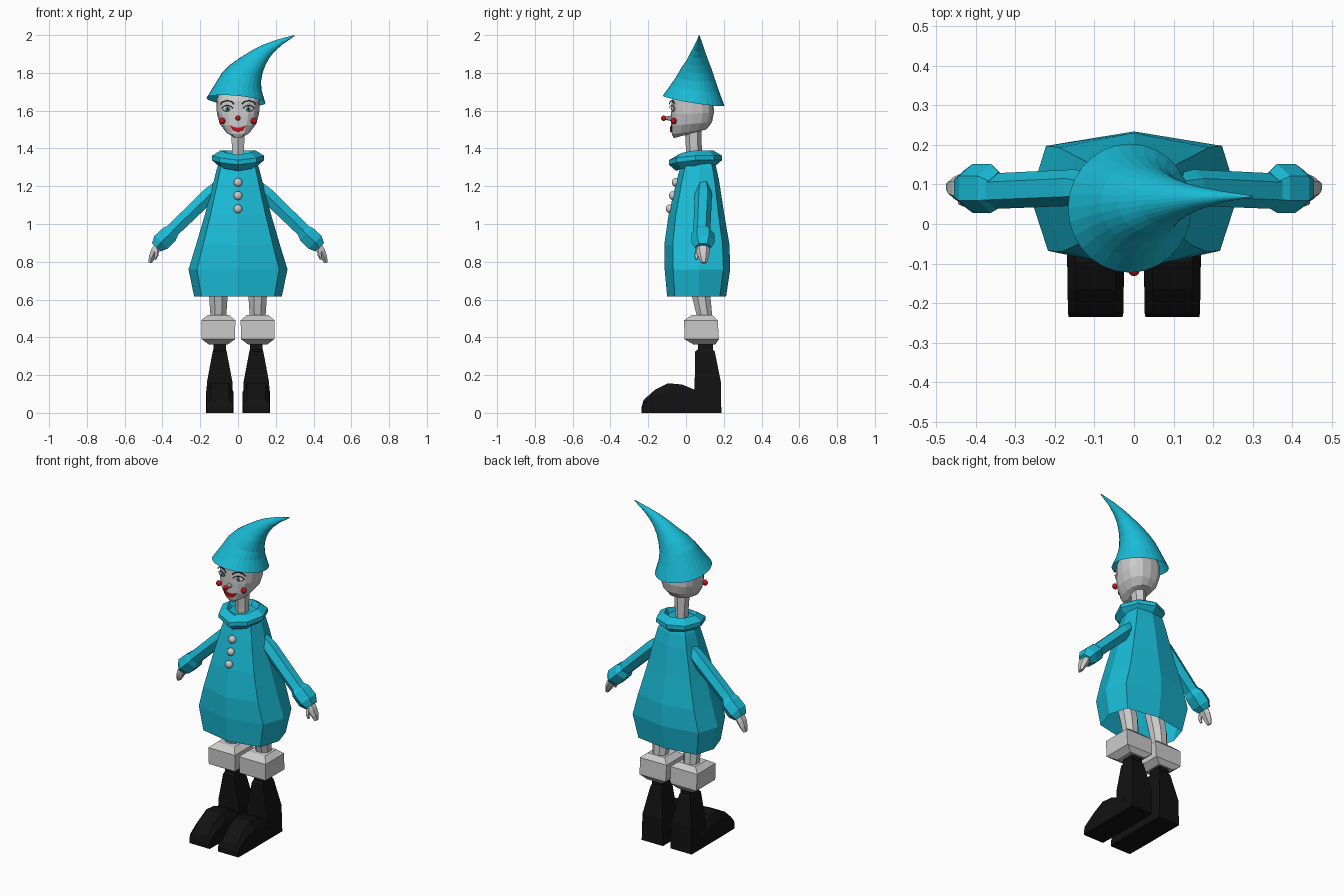
import bpy, bmesh
from math import sin, cos, pi, copysign
from mathutils import Vector

if "Cube" in bpy.data.objects:
    bpy.data.objects.remove(bpy.data.objects["Cube"])


def material(name, rgb):
    m = bpy.data.materials.new(name)
    m.diffuse_color = (*rgb, 1)
    m.use_nodes = True
    m.node_tree.nodes["Principled BSDF"].inputs["Base Color"].default_value = m.diffuse_color
    return m


TEAL = material("teal", (0.01, 0.50, 0.68))
BLACK = material("black", (0.006, 0.006, 0.006))
RED = material("red", (0.6, 0.005, 0.01))
BLUE = material("blue", (0.08, 0.25, 0.33))
DARK = material("dark", (0.03, 0.02, 0.02))


def loft(name, rings, mat=None, cap0=True, cap1=True, loop=False):
    """Skin a list of equal-length point rings."""
    bm = bmesh.new()
    vs = [[bm.verts.new(p) for p in r] for r in rings]
    n = len(vs[0])
    pairs = list(zip(vs, vs[1:])) + ([(vs[-1], vs[0])] if loop else [])
    for a, b in pairs:
        for i in range(n):
            j = (i + 1) % n
            bm.faces.new((a[i], a[j], b[j], b[i]))
    if cap0 and not loop:
        bm.faces.new(vs[0])
    if cap1 and not loop:
        bm.faces.new(vs[-1])
    bmesh.ops.recalc_face_normals(bm, faces=bm.faces)
    me = bpy.data.meshes.new(name)
    bm.to_mesh(me)
    bm.free()
    ob = bpy.data.objects.new(name, me)
    bpy.context.collection.objects.link(ob)
    if mat:
        me.materials.append(mat)
    return ob


def ball(name, loc, size, mat=None, seg=12):
    bpy.ops.mesh.primitive_uv_sphere_add(segments=seg, ring_count=8, location=loc)
    ob = bpy.context.object
    ob.name = name
    ob.scale = size
    if mat:
        ob.data.materials.append(mat)
    bpy.ops.object.shade_smooth()
    return ob


def level(x, y, z, rx, ry, n, off=0.0):
    """Horizontal ring."""
    return [(x + rx * cos(2 * pi * (i + off) / n), y + ry * sin(2 * pi * (i + off) / n), z)
            for i in range(n)]


def box_level(x, hx, y0, y1, z):
    return [(x - hx, y0, z), (x + hx, y0, z), (x + hx, y1, z), (x - hx, y1, z)]


def limb(name, path, s, n=6, mat=None):
    """Tube along (x, y, z, radius in xz, radius in y) stations, mirrored by s."""
    pts = [Vector(p[:3]) for p in path]
    rings = []
    for i, p in enumerate(path):
        t = pts[min(i + 1, len(pts) - 1)] - pts[max(i - 1, 0)]
        t.y = 0
        t.normalize()
        u = Vector((-t.z, 0, t.x))
        ring = []
        for k in range(n):
            a = 2 * pi * (k + 0.5) / n
            q = pts[i] + u * p[3] * cos(a) + Vector((0, p[4] * sin(a), 0))
            ring.append((s * q.x, q.y, q.z))
        rings.append(ring)
    return loft(name, rings, mat)


def stroke(name, pts, r, mat):
    """Thin round line through points."""
    cu = bpy.data.curves.new(name, "CURVE")
    cu.dimensions = "3D"
    cu.bevel_depth = r
    cu.bevel_resolution = 1
    sp = cu.splines.new("POLY")
    sp.points.add(len(pts) - 1)
    for q, p in zip(sp.points, pts):
        q.co = (*p, 1)
    cu.materials.append(mat)
    bpy.context.collection.objects.link(bpy.data.objects.new(name, cu))


# Hat: left and right silhouette points (xz), y centre, y radius, front lift
hat = [(-.167, 1.667, .145, 1.64, .04, .163, .026), (-.125, 1.735, .124, 1.71, .046, .127, .015),
       (-.085, 1.80, .122, 1.755, .052, .10, .008), (-.04, 1.845, .13, 1.80, .056, .08, .004),
       (.01, 1.88, .145, 1.84, .06, .06, 0), (.07, 1.917, .165, 1.878, .063, .043, 0),
       (.127, 1.947, .192, 1.912, .066, .029, 0), (.21, 1.977, .237, 1.952, .069, .014, 0),
       (.298, 2.0, .30, 1.995, .07, .002, 0)]
rings = []
for x0, z0, x1, z1, cy, ry, lift in hat:
    ring = []
    for i in range(28):
        a = 2 * pi * i / 28
        f = (1 + cos(a)) / 2
        ring.append((x0 + (x1 - x0) * f, cy + ry * sin(a), z0 + (z1 - z0) * f - lift * sin(a)))
    rings.append(ring)
loft("hat", rings, TEAL, cap0=False)

# Head: front z, back z, half width, front y, back y
head = [(1.455, 1.49, .03, -.065, .07), (1.475, 1.502, .065, -.075, .11),
        (1.52, 1.54, .096, -.08, .138), (1.58, 1.59, .112, -.079, .148),
        (1.65, 1.65, .115, -.075, .145), (1.70, 1.70, .10, -.055, .13),
        (1.75, 1.75, .055, -.01, .09)]
rings = []
for zf, zb, hx, yf, yb in head:
    ring = []
    for i in range(16):
        c, s = cos(2 * pi * i / 16), sin(2 * pi * i / 16)
        c, s = (copysign(abs(v) ** .78, v) for v in (c, s))
        f = (1 + s) / 2
        ring.append((hx * c, yf + (yb - yf) * f, zf + (zb - zf) * f))
    rings.append(ring)
loft("head", rings)

# Face
loft("nose", [[(r * cos(pi * i / 4), y, 1.56 + r * sin(pi * i / 4)) for i in range(8)]
              for y, r in ((-.065, .017), (-.112, .008))])
ball("nose_tip", (0, -.118, 1.56), (.014, .014, .014), RED)
lips = [(-.047, 1.524), (-.018, 1.512), (0, 1.509), (.018, 1.512), (.047, 1.524),
        (.026, 1.496), (0, 1.487), (-.026, 1.496)]
loft("mouth", [[(x, y + 4 * x * x, z) for x, z in lips] for y in (-.086, -.06)], RED)
for s, side in ((-1, "right"), (1, "left")):
    ball(side + "_cheek", (s * .084, -.064, 1.545), (.017, .014, .017), RED)
    ball(side + "_eye", (s * .055, -.066, 1.61), (.028, .010, .016))
    ball(side + "_iris", (s * .055, -.072, 1.61), (.014, .007, .014), BLUE)
    ball(side + "_pupil", (s * .055, -.077, 1.61), (.006, .004, .006), DARK, 8)
    for part, w, z, h, r in (("eyebrow", .034, 1.633, .02, .003), ("upper_lash", .029, 1.611, .017, .002)):
        stroke(f"{side}_{part}", [(s * (.057 + w * cos(a)), -.075 + .012 * cos(a), z + h * sin(a))
                                  for a in (pi * k / 8 for k in range(9))], r, DARK)

# Neck
loft("neck", [level(0, .042, 1.28, .034, .042, 6, .5), level(0, .042, 1.39, .036, .042, 6, .5),
              level(0, .037, 1.52, .044, .044, 6, .5)])

# Robe: z, half width, front y, back y; open at the hem
half = [(0, -1), (.83, -.74), (1, .05), (.85, .79), (0, 1)]
octagon = half + [(-x, y) for x, y in half[3:0:-1]]
robe = [(1.36, .085, -.02, .14), (1.30, .11, -.03, .16), (1.23, .128, -.05, .175),
        (1.05, .175, -.092, .203), (.89, .222, -.115, .23), (.76, .262, -.113, .234),
        (.615, .232, -.10, .212)]
loft("robe", [[(x * hx, (yf + yb) / 2 + y * (yb - yf) / 2, z) for x, y in octagon]
              for z, hx, yf, yb in robe], TEAL, cap1=False)

# Collar: one section swept round eight corners, dipping at the front
section = [(.07, 1.35), (.092, 1.39), (.137, 1.362), (.138, 1.338), (.10, 1.305)]
rings = []
for i in range(8):
    a = pi * i / 4
    dip = .024 * max(0, -sin(a)) ** 2
    rings.append([(r * cos(a), .05 + r * 1.02 * sin(a), z - dip) for r, z in section])
loft("collar", rings, TEAL, loop=True)

# Buttons
for i, (y, z) in enumerate(((-.055, 1.22), (-.07, 1.15), (-.087, 1.08))):
    ball(f"button_{i + 1}", (0, y, z), (.023, .02, .023))

for s, side in ((-1, "right"), (1, "left")):
    # Arm, cuff and hand
    limb(side + "_sleeve", [(.06, .09, 1.24, .03, .025), (.15, .092, 1.155, .045, .046),
                            (.36, .083, .953, .042, .045)], s, 6, TEAL)
    limb(side + "_cuff", [(.342, .086, .968, .040, .046), (.362, .09, .947, .054, .062),
                          (.408, .09, .903, .056, .062), (.432, .09, .876, .036, .044)], s, 6, TEAL)
    limb(side + "_hand", [(.42, .09, .89, .022, .034), (.44, .09, .855, .025, .036),
                          (.455, .092, .825, .02, .028), (.466, .094, .795, .011, .016)], s, 6)
    limb(side + "_thumb", [(.43, .065, .87, .013, .014), (.432, .055, .835, .011, .012),
                           (.44, .055, .812, .006, .007)], s, 5)
    # Leg and knee
    x = s * .104
    loft(side + "_leg", [level(x, .02, .86, .055, .055, 8, .5), level(x, .08, .62, .053, .053, 8, .5),
                         level(x, .102, .49, .044, .042, 8, .5)])
    loft(side + "_knee", [box_level(x, .058, .03, .14, .517), box_level(x, .09, -.01, .168, .49),
                          box_level(x, .088, -.008, .174, .39), box_level(x, .05, .04, .155, .362)])
    # Boot
    x = s * .097
    loft(side + "_boot_shaft", [box_level(x, .034, .066, .142, .40), box_level(x, .034, .062, .142, .335),
                                box_level(x, .037, .048, .152, .325), box_level(x, .068, .046, .185, .16),
                                box_level(x, .072, .046, .187, 0)], BLACK)
    # y, z of the foot outline and half width, top edges chamfered
    foot = [(.12, .11, .072), (.04, .125, .072), (-.02, .15, .072), (-.095, .157, .072),
            (-.165, .122, .071), (-.225, .068, .07), (-.235, .03, .068)]
    loft(side + "_foot", [[(x - w, y, 0), (x - w, y, z * .72), (x - w * .7, y, z),
                           (x + w * .7, y, z), (x + w, y, z * .72), (x + w, y, 0)]
                          for y, z, w in foot], BLACK)
